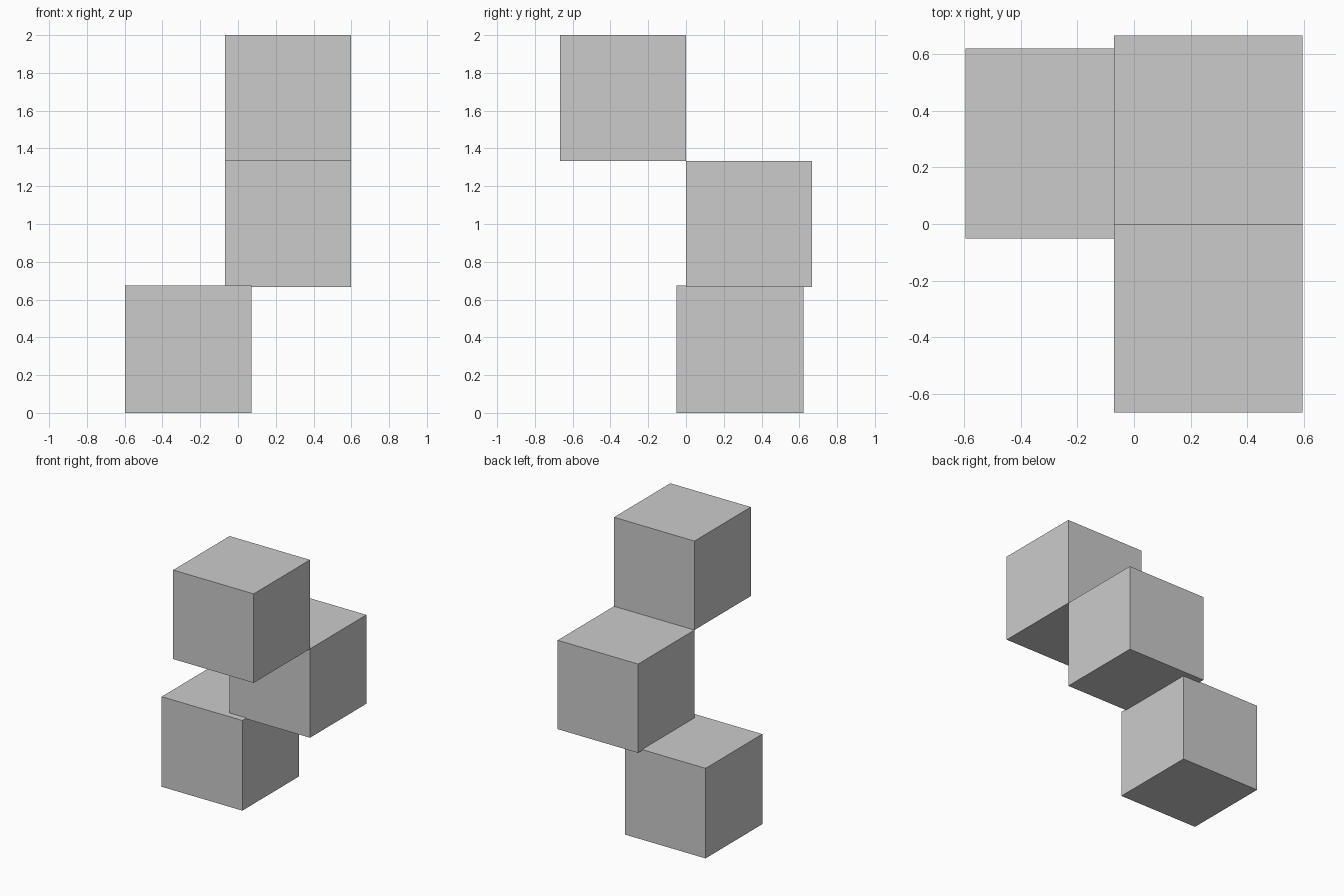
import bpy
import bmesh
from mathutils import Vector

default = bpy.data.objects.get("Cube")
if default:
    bpy.data.objects.remove(default, do_unlink=True)

# One plain grey for every block
grey = bpy.data.materials.new("grey")
grey.use_nodes = True
colour = (0.6, 0.6, 0.6, 1)
grey.diffuse_color = colour
grey.node_tree.nodes["Principled BSDF"].inputs["Base Color"].default_value = colour


def add_block(name, low, high):
    """Flat-faced box between two opposite corners."""
    low, high = Vector(low), Vector(high)
    bm = bmesh.new()
    bmesh.ops.create_cube(bm, size=1)
    bmesh.ops.scale(bm, vec=high - low, verts=bm.verts)
    mesh = bpy.data.meshes.new(name)
    bm.to_mesh(mesh)
    bm.free()
    mesh.materials.append(grey)
    block = bpy.data.objects.new(name, mesh)
    block.location = (low + high) / 2
    bpy.context.collection.objects.link(block)


# Three staggered blocks, from the ground up
add_block("bottom_block", (-0.597, -0.051, 0), (0.072, 0.621, 0.675))
add_block("middle_block", (-0.07, 0, 0.667), (0.597, 0.667, 1.333))
add_block("top_block", (-0.07, -0.667, 1.333), (0.597, 0, 2))
